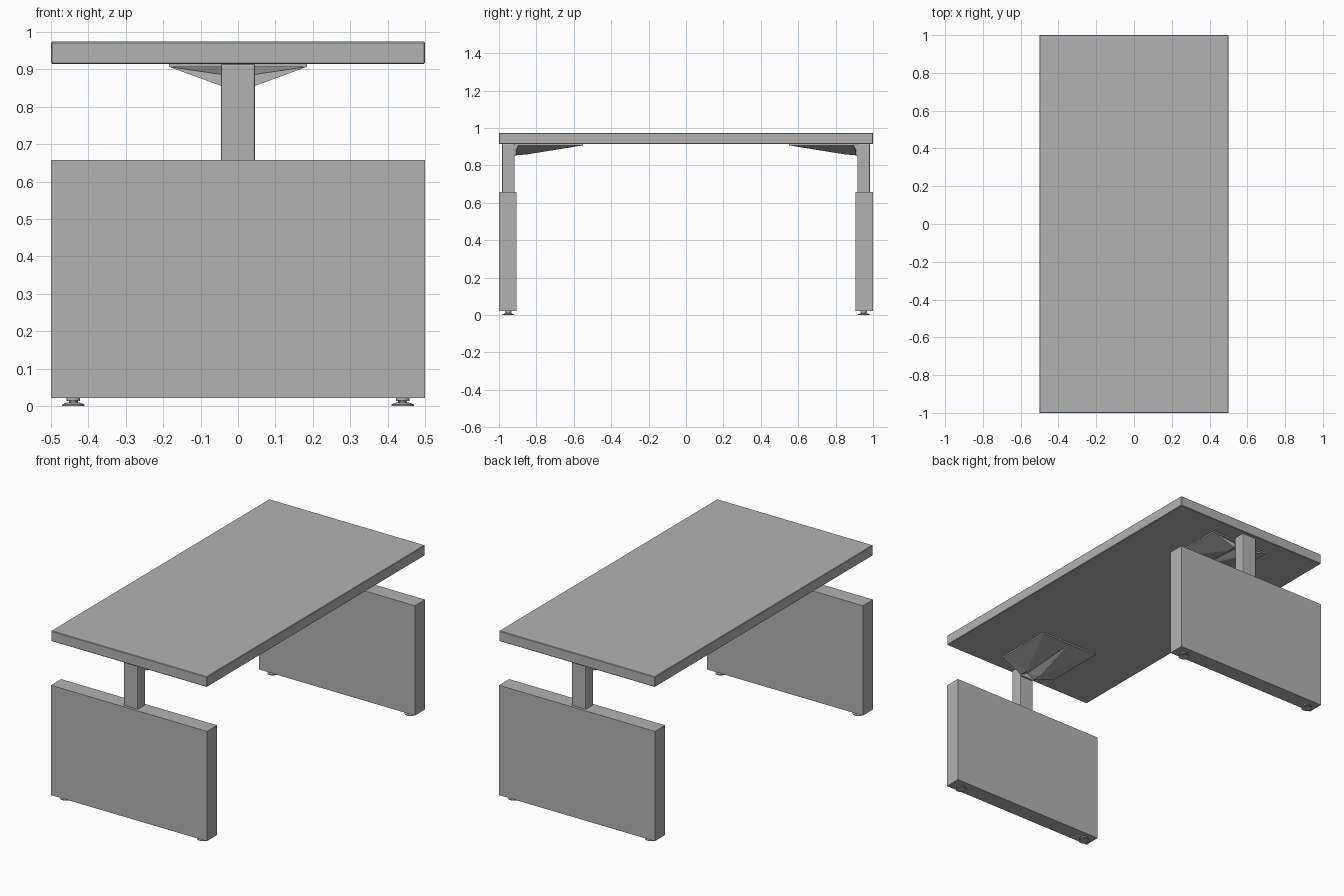
import bpy, bmesh, math
from mathutils import Matrix

old = bpy.data.objects.get("Cube")
if old:
    bpy.data.objects.remove(old, do_unlink=True)

grey = bpy.data.materials.new("plain grey")
grey.use_nodes = True
colour = (0.45, 0.45, 0.45, 1)
grey.diffuse_color = colour
grey.node_tree.nodes["Principled BSDF"].inputs["Base Color"].default_value = colour


def finish(bm, name):
    bmesh.ops.recalc_face_normals(bm, faces=bm.faces)
    mesh = bpy.data.meshes.new(name)
    bm.to_mesh(mesh)
    bm.free()
    mesh.materials.append(grey)
    ob = bpy.data.objects.new(name, mesh)
    bpy.context.collection.objects.link(ob)
    return ob


def box(name, low, high, bevel=0, segments=1):
    bm = bmesh.new()
    size = [h - l for l, h in zip(low, high)]
    mid = [(h + l) / 2 for l, h in zip(low, high)]
    bmesh.ops.create_cube(bm, size=1, matrix=Matrix.Translation(mid) @ Matrix.Diagonal((*size, 1)))
    ob = finish(bm, name)
    if bevel:
        mod = ob.modifiers.new("soft edges", "BEVEL")
        mod.width, mod.segments = bevel, segments
    return ob


def foot(name, x, y):
    # Levelling foot turned from a profile of radius and height
    profile = [(0, 0), (0.03, 0), (0.03, 0.004), (0.018, 0.009), (0.012, 0.01),
               (0.012, 0.013), (0.018, 0.014), (0.018, 0.021), (0, 0.021)]
    bm = bmesh.new()
    verts = [bm.verts.new((r, 0, z)) for r, z in profile]
    edges = [bm.edges.new(pair) for pair in zip(verts, verts[1:])]
    bmesh.ops.spin(bm, geom=verts + edges, axis=(0, 0, 1), cent=(0, 0, 0),
                   angle=math.tau, steps=24)
    bmesh.ops.remove_doubles(bm, verts=bm.verts, dist=0.0001)
    bmesh.ops.translate(bm, verts=bm.verts, vec=(x, y, 0))
    ob = finish(bm, name)
    bpy.ops.object.select_all(action="DESELECT")
    ob.select_set(True)
    bpy.context.view_layer.objects.active = ob
    bpy.ops.object.shade_smooth_by_angle(angle=math.radians(25))


def bracket(name, side):
    # Two splayed ribs with a valley between, hanging from the mounting plate
    bm = bmesh.new()
    points = {"near": (0.185, 0.90, 0.907), "far": (0.185, 0.55, 0.907),
              "rib": (0.046, 0.91, 0.856), "heel": (0.044, 0.86, 0.857),
              "dip": (0, 0.91, 0.88), "valley": (0, 0.56, 0.907)}
    for sx in (1, -1):
        v = {k: bm.verts.new((x * sx, y * side, z)) for k, (x, y, z) in points.items()}
        for keys in (("near", "rib", "heel"), ("near", "heel", "far"),
                     ("heel", "valley", "far"), ("heel", "dip", "valley"),
                     ("heel", "rib", "dip"), ("near", "dip", "rib"),
                     ("near", "valley", "dip"), ("near", "far", "valley")):
            bm.faces.new([v[k] for k in keys])
    return finish(bm, name)


# Desk top
box("desk_top", (-0.5, -1, 0.914), (0.5, 1, 0.974), 0.003)

# The two matching ends
for end, side in (("front", -1), ("back", 1)):
    def span(name, x, y0, y1, z0, z1, bevel=0, segments=1):
        a, b = sorted((y0 * side, y1 * side))
        return box(end + name, (-x, a, z0), (x, b, z1), bevel, segments)

    span("_leg_panel", 0.5, 0.907, 1, 0.021, 0.658)
    span("_column", 0.046, 0.916, 0.984, 0.60, 0.915, 0.006, 2)
    span("_column_collar", 0.04, 0.907, 0.93, 0.85, 0.915)
    span("_bracket_plate", 0.185, 0.55, 0.90, 0.906, 0.915)
    bracket(end + "_bracket", side)
    for label, x in (("left", 0.44), ("right", -0.44)):
        foot(f"{end}_{label}_foot", x, 0.95 * side)
